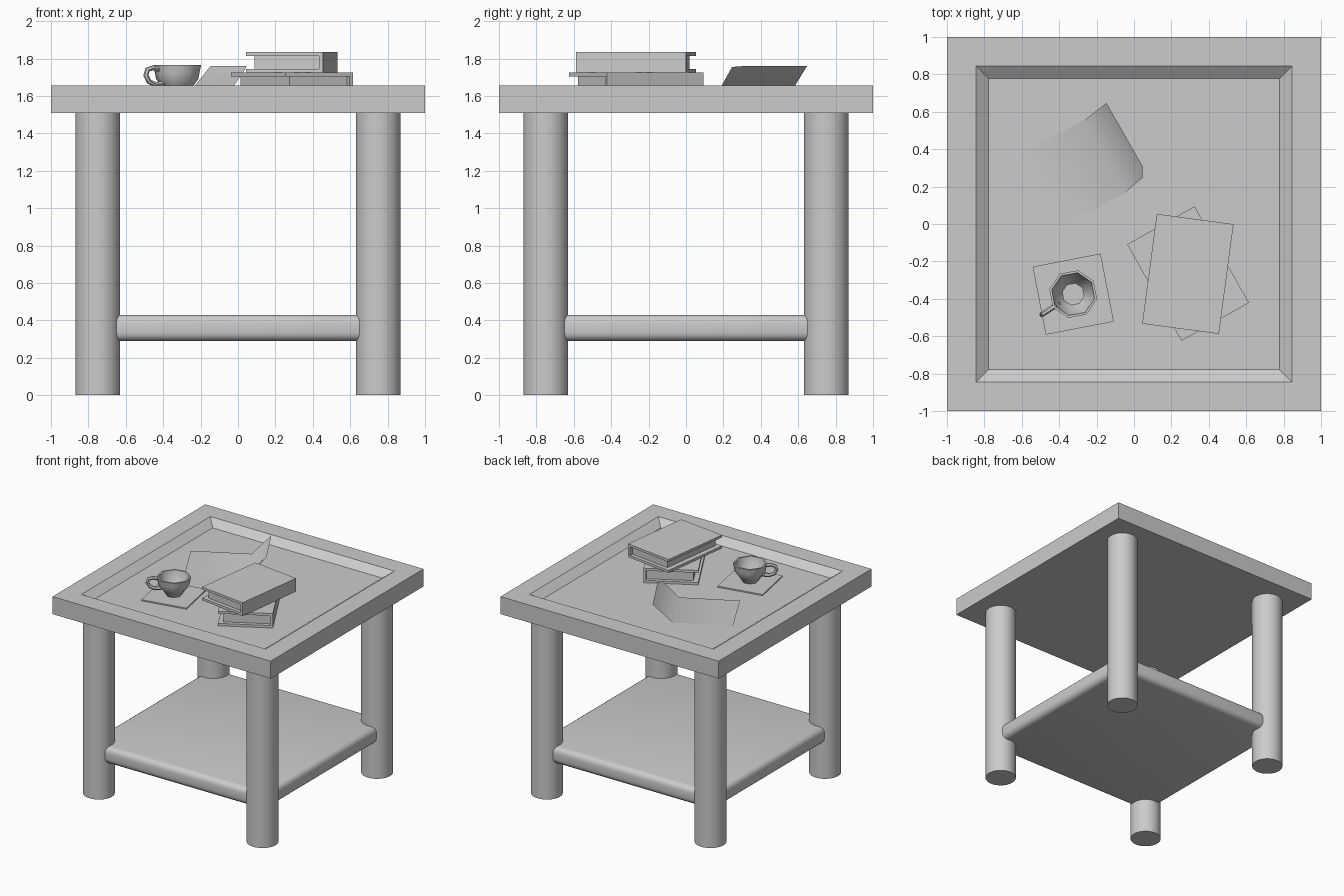
import bpy, bmesh, math
from mathutils import Matrix, Vector

if "Cube" in bpy.data.objects:
    bpy.data.objects.remove(bpy.data.objects["Cube"])

TOP = 1.655      # table surface
FLOOR = 1.605    # bottom of the tray recess


def add_object(name, bm, smooth=False):
    bmesh.ops.recalc_face_normals(bm, faces=bm.faces)
    mesh = bpy.data.meshes.new(name)
    bm.to_mesh(mesh)
    bm.free()
    ob = bpy.data.objects.new(name, mesh)
    bpy.context.collection.objects.link(ob)
    if smooth:
        bpy.ops.object.select_all(action='DESELECT')
        ob.select_set(True)
        bpy.context.view_layer.objects.active = ob
        bpy.ops.object.shade_smooth_by_angle(angle=math.radians(50))
    return ob


def add_box(bm, lo, hi):
    lo, hi = Vector(lo), Vector(hi)
    size = hi - lo
    mat = Matrix.Translation((lo + hi) / 2) @ Matrix.Diagonal((*size, 1))
    return bmesh.ops.create_cube(bm, size=1, matrix=mat)["verts"]


# Table top with a sloped tray recess
bm = bmesh.new()
add_box(bm, (-1, -1, 1.51), (1, 1, TOP))
bm.faces.ensure_lookup_table()
top = max(bm.faces, key=lambda f: f.calc_center_median().z)
bmesh.ops.inset_region(bm, faces=[top], thickness=0.22)
bmesh.ops.inset_region(bm, faces=[top], thickness=0.095)
for v in top.verts:
    v.co.z = FLOOR
add_object("table_top", bm)

# Round legs
for y, side_y in ((-0.75, "front"), (0.75, "back")):
    for x, side_x in ((-0.75, "left"), (0.75, "right")):
        bm = bmesh.new()
        bmesh.ops.create_cone(bm, cap_ends=True, segments=32, radius1=0.12,
                              radius2=0.12, depth=1.51,
                              matrix=Matrix.Translation((x, y, 0.755)))
        add_object(f"{side_y}_{side_x}_leg", bm, True)

# Lower shelf with rounded edges
bm = bmesh.new()
add_box(bm, (-0.815, -0.815, 0.29), (0.815, 0.815, 0.43))
bmesh.ops.bevel(bm, geom=bm.edges[:], offset=0.045, segments=4,
                profile=0.5, affect='EDGES')
add_object("lower_shelf", bm, True)


# Books: two covers, a spine on the +x side and an inset page block
def book(name, x, y, z0, z1, angle):
    w, l, t = 0.207, 0.296, 0.02
    h = z1 - z0
    bm = bmesh.new()
    add_box(bm, (-w, -l, 0), (w, l, t))
    add_box(bm, (-w, -l, h - t), (w, l, h))
    add_box(bm, (w - t, -l, t), (w, l, h - t))
    add_box(bm, (-w + 0.04, -l + 0.03, t), (w - t, l - 0.03, h - t))
    ob = add_object(name, bm)
    ob.location = (x, y, z0)
    ob.rotation_euler.z = math.radians(angle)


book("lower_book", 0.289, -0.265, FLOOR, 1.725, 29.4)
book("upper_book", 0.288, -0.267, 1.725, 1.835, -7.6)

# Open leaflet: flat page and raised page
bm = bmesh.new()
z = FLOOR + 0.006
a, b, c, d = [bm.verts.new(p) for p in (
    (-0.67, 0.34, z), (-0.46, -0.05, z), (-0.05, 0.166, z), (-0.265, 0.556, z))]
e, f, g = [bm.verts.new(p) for p in (
    (0.045, 0.246, 1.755), (0.045, 0.31, 1.76), (-0.147, 0.647, 1.76))]
bm.faces.new((a, b, c, d))
bm.faces.new((d, c, e, f, g))
for face in bm.faces:
    face.smooth = True
add_object("leaflet", bm)

# Square coaster
CUP = Vector((-0.325, -0.375, 0))
bm = bmesh.new()
add_box(bm, (-0.185, -0.185, 0), (0.185, 0.185, 0.01))
coaster = add_object("coaster", bm)
coaster.location = (CUP.x, CUP.y, FLOOR)
coaster.rotation_euler.z = math.radians(11)

# Eight-sided cup, lathed from outside base over the rim to the inner floor
profile = [(0.06, 1.615), (0.088, 1.655), (0.115, 1.69), (0.122, 1.725),
           (0.13, 1.765), (0.117, 1.765), (0.105, 1.7), (0.06, 1.63)]
bm = bmesh.new()
rings = []
for r, h in profile:
    ring = []
    for i in range(8):
        t = math.radians(33 + 45 * i)
        ring.append(bm.verts.new(CUP + Vector((r * math.cos(t), r * math.sin(t), h))))
    rings.append(ring)
for lo, hi in zip(rings, rings[1:]):
    for i in range(8):
        j = (i + 1) % 8
        bm.faces.new((lo[i], lo[j], hi[j], hi[i]))
bm.faces.new(rings[0])
bm.faces.new(rings[-1])
add_object("cup", bm, True)

# Cup handle: square-section loop swept in a vertical plane
path = [(0.11, 1.742), (0.155, 1.75), (0.19, 1.74), (0.2, 1.71),
        (0.18, 1.677), (0.14, 1.662), (0.085, 1.668)]
out = Vector((math.cos(math.radians(213)), math.sin(math.radians(213)), 0))
side = Vector((-out.y, out.x, 0))
up = Vector((0, 0, 1))
pts = [CUP + out * r + up * h for r, h in path]
bm = bmesh.new()
rings = []
for i, p in enumerate(pts):
    tangent = (pts[min(i + 1, len(pts) - 1)] - pts[max(i - 1, 0)]).normalized()
    n = tangent.cross(side)
    rings.append([bm.verts.new(p + 0.014 * (math.cos(k * math.pi / 3) * side
                                            + math.sin(k * math.pi / 3) * n))
                  for k in range(6)])
for lo, hi in zip(rings, rings[1:]):
    for k in range(6):
        m = (k + 1) % 6
        bm.faces.new((lo[k], lo[m], hi[m], hi[k]))
bm.faces.new(rings[0])
bm.faces.new(rings[-1])
add_object("cup_handle", bm, True)
